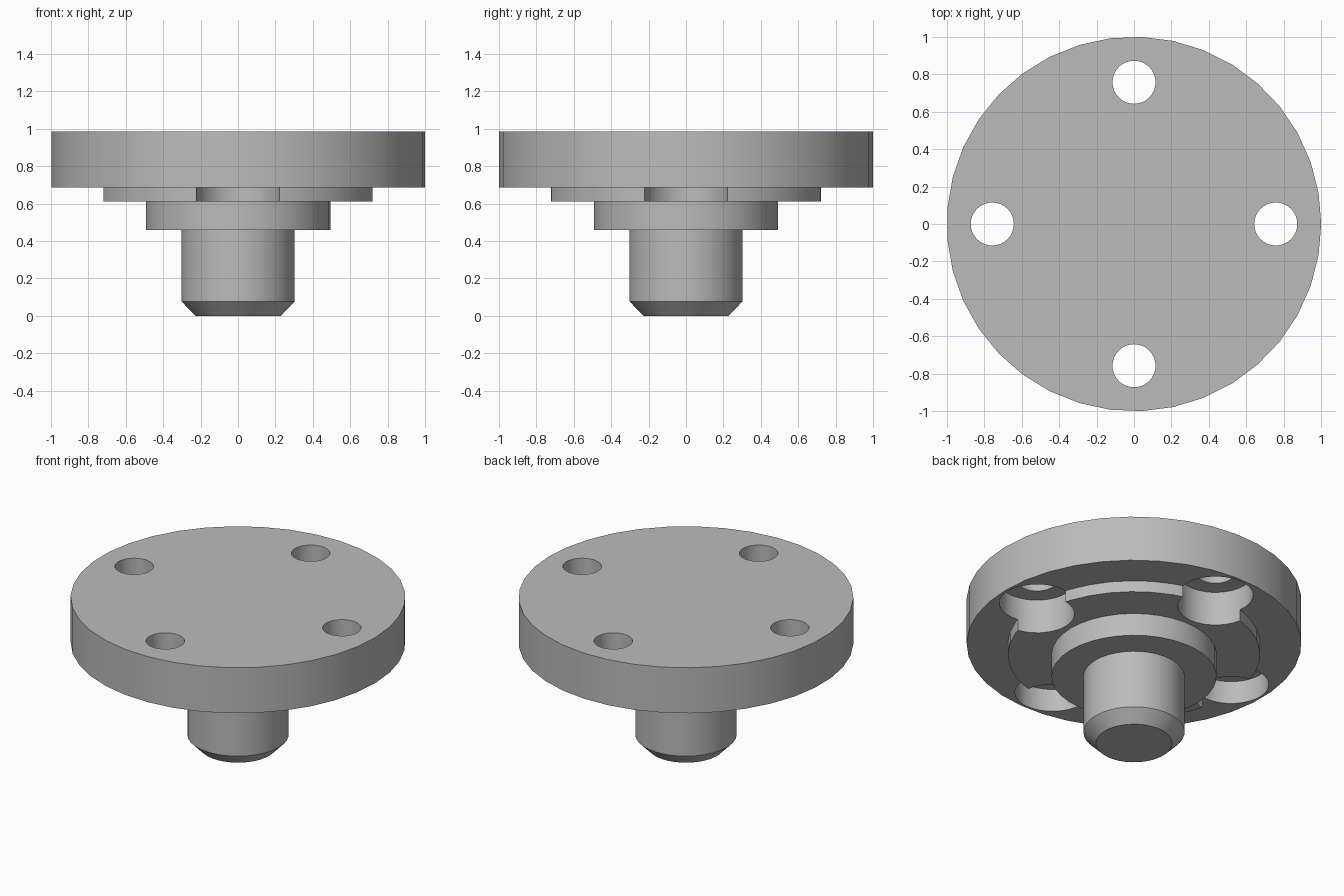
import bpy
import bmesh
from math import cos, sin, pi, radians

if "Cube" in bpy.data.objects:
    bpy.data.objects.remove(bpy.data.objects["Cube"], do_unlink=True)

metal = bpy.data.materials.new("grey metal")
metal.use_nodes = True
GREY = (0.5, 0.5, 0.5, 1)
metal.diffuse_color = GREY
metal.node_tree.nodes["Principled BSDF"].inputs["Base Color"].default_value = GREY


def add_turned(bm, profile, sides, cx=0, cy=0):
    """Closed solid turned about a vertical axis from (radius, z) pairs, bottom up."""
    rings = []
    for r, z in profile:
        angles = [2 * pi * i / sides for i in range(sides)]
        rings.append([bm.verts.new((cx + r * cos(a), cy + r * sin(a), z)) for a in angles])
    for low, high in zip(rings, rings[1:]):
        for i in range(sides):
            j = (i + 1) % sides
            bm.faces.new((low[i], low[j], high[j], high[i]))
    bm.faces.new(rings[0][::-1])
    bm.faces.new(rings[-1])


def make_object(name, bm):
    mesh = bpy.data.meshes.new(name)
    bm.to_mesh(mesh)
    bm.free()
    mesh.materials.append(metal)
    obj = bpy.data.objects.new(name, mesh)
    bpy.context.collection.objects.link(obj)
    return obj


# Flange, locating step, collar and chamfered shaft as one turned body
bm = bmesh.new()
add_turned(bm, [(0.228, 0), (0.302, 0.077), (0.302, 0.46), (0.493, 0.46), (0.493, 0.61),
                (0.754, 0.61), (0.754, 0.685), (1, 0.685), (1, 0.985)], 37)
body = make_object("flanged_shaft", bm)

# Four counterbored bolt holes, bored from below
bm = bmesh.new()
for k in range(4):
    a = k * pi / 2
    add_turned(bm, [(0.225, 0.55), (0.225, 0.835), (0.115, 0.835), (0.115, 1.1)],
               32, 0.757 * cos(a), 0.757 * sin(a))
cutter = make_object("bolt_hole_cutter", bm)
cutter.hide_render = True

cut = body.modifiers.new("bolt holes", "BOOLEAN")
cut.operation = "DIFFERENCE"
cut.solver = "EXACT"
cut.object = cutter
bpy.ops.object.select_all(action="DESELECT")
body.select_set(True)
bpy.context.view_layer.objects.active = body
bpy.ops.object.modifier_apply(modifier=cut.name)
bpy.data.objects.remove(cutter, do_unlink=True)
bpy.ops.object.shade_smooth_by_angle(angle=radians(30))
